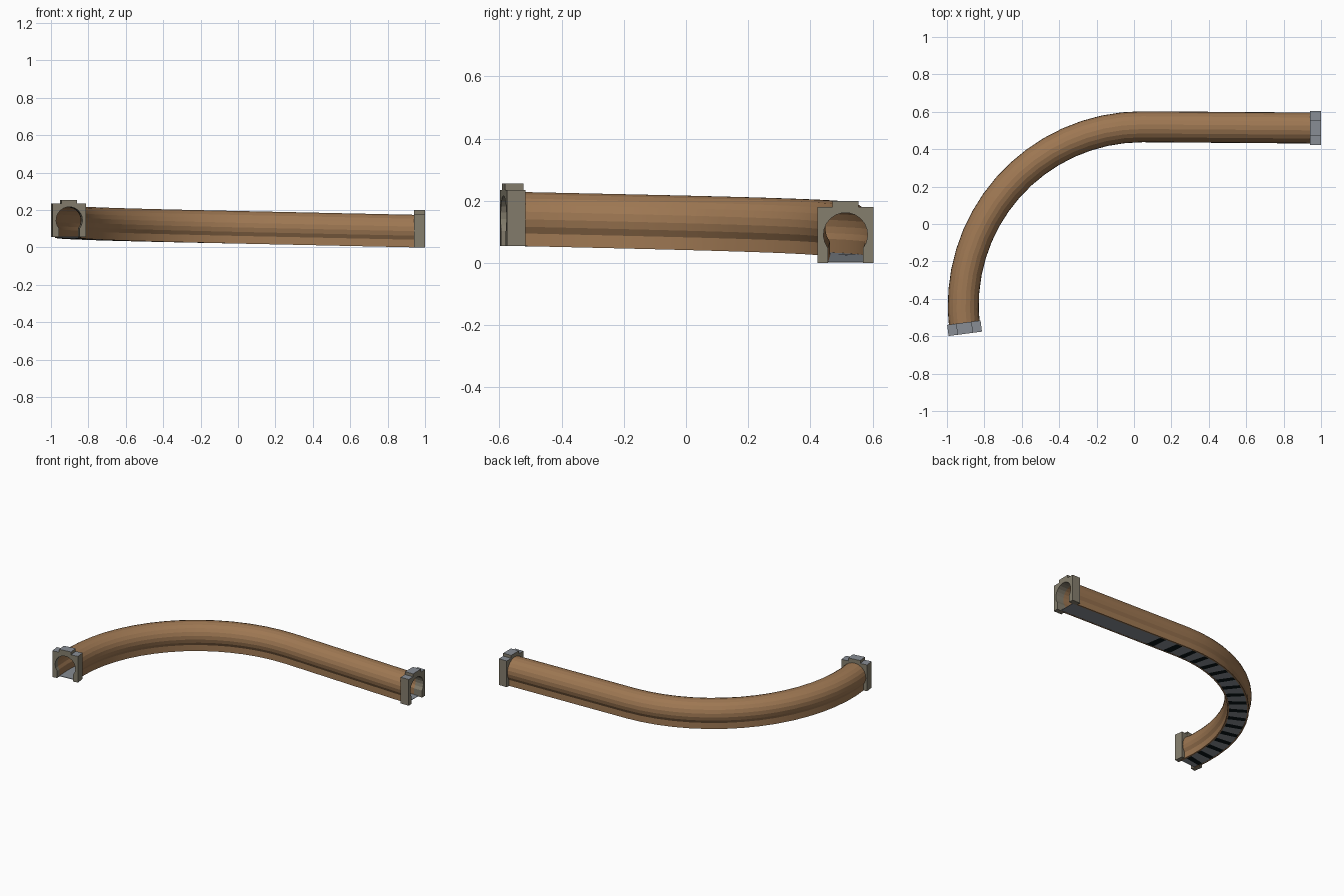
import bpy, bmesh, math
from mathutils import Vector

if "Cube" in bpy.data.objects:
    bpy.data.objects.remove(bpy.data.objects["Cube"])


def material(name, rgb):
    m = bpy.data.materials.new(name)
    m.diffuse_color = (*rgb, 1)
    m.use_nodes = True
    m.node_tree.nodes["Principled BSDF"].inputs["Base Color"].default_value = m.diffuse_color
    return m


BROWN = material("earth brown", (0.34, 0.185, 0.085))
STONE = material("tan stone", (0.235, 0.21, 0.155))
GREY = material("slate grey", (0.25, 0.27, 0.30))
BLACK = material("near black", (0.003, 0.008, 0.009))


def make_object(name, bm, *mats):
    bmesh.ops.recalc_face_normals(bm, faces=bm.faces[:])
    mesh = bpy.data.meshes.new(name)
    bm.to_mesh(mesh)
    bm.free()
    for m in mats:
        mesh.materials.append(m)
    ob = bpy.data.objects.new(name, mesh)
    bpy.context.collection.objects.link(ob)
    return ob


def horseshoe(r, zc, foot):
    """Open arch from left foot over the top to right foot (side, height)."""
    a0, a1, n = math.radians(218), math.radians(-38), 15
    arc = [(r * math.cos(a0 + (a1 - a0) * i / n),
            zc + r * math.sin(a0 + (a1 - a0) * i / n)) for i in range(n + 1)]
    return [(-foot, 0)] + arc + [(foot, 0)]


# Centre line: quarter bend followed by a straight, falling steadily
CX, CY, R = 0.044, -0.437, 0.957
path = [(0.97 - 0.926 * i / 7, 0.513 + 0.007 * i / 7) for i in range(7)]
SEGS = 16
for i in range(SEGS + 1):
    a = math.radians(90 + 97.5 * i / SEGS)
    path.append((CX + R * math.cos(a), CY + R * math.sin(a)))
path = [Vector(p) for p in path]
lengths = [0]
for a, b in zip(path, path[1:]):
    lengths.append(lengths[-1] + (b - a).length)
heights = [0.055 * s / lengths[-1] for s in lengths]


def sweep(bm, section, first=0, last=None, closed=True, dz=0):
    """Sweep a section along the centre line, keeping it upright."""
    last = len(path) - 1 if last is None else last
    rings = []
    for i in range(first, last + 1):
        t = (path[min(i + 1, len(path) - 1)] - path[max(i - 1, 0)]).normalized()
        side = Vector((t.y, -t.x))
        rings.append([bm.verts.new((path[i].x + side.x * u, path[i].y + side.y * u,
                                    heights[i] + v + dz)) for u, v in section])
    n = len(section)
    for r0, r1 in zip(rings, rings[1:]):
        for k in range(n if closed else n - 1):
            bm.faces.new((r0[k], r0[(k + 1) % n], r1[(k + 1) % n], r1[k]))
    if closed:
        bm.faces.new(rings[0])
        bm.faces.new(rings[-1])


# Tunnel shell with an inner and outer wall
bm = bmesh.new()
sweep(bm, horseshoe(0.083, 0.092, 0.066) + horseshoe(0.072, 0.092, 0.056)[::-1])
shell = make_object("tunnel_shell", bm, BROWN)
bpy.context.view_layer.objects.active = shell
shell.select_set(True)
bpy.ops.object.shade_smooth_by_angle(angle=math.radians(14))
shell.select_set(False)

# Floor strip
bm = bmesh.new()
sweep(bm, [(-0.06, 0.001), (0.06, 0.001), (0.06, 0.004), (-0.06, 0.004)])
make_object("tunnel_floor", bm, GREY)

# Dark bands on the underside of the bend, each a slanted thin plate
bm = bmesh.new()
for i in range(5, len(path) - 1):
    t = (path[i + 1] - path[i]).normalized()
    side = Vector((t.y, -t.x))
    corners = []
    for u, f in ((-0.056, 0.15), (0.056, 0.3), (0.056, 0.65), (-0.056, 0.55)):
        p = path[i].lerp(path[i + 1], f) + side * u
        z = heights[i] + (heights[i + 1] - heights[i]) * f
        corners.append(bm.verts.new((p.x, p.y, z)))
    bm.faces.new(corners)
make_object("underside_bands", bm, BLACK)


def portal(name, x, y, z, yaw):
    """Stone portal; (x, y, z) is the middle of its outer face at ground level."""
    opening = horseshoe(0.071, 0.091, 0.056)
    outline = [(0.09, 0), (0.09, 0.18), (0.042, 0.18), (0.042, 0.2),
               (-0.042, 0.2), (-0.042, 0.18), (-0.09, 0.18), (-0.09, 0)]
    out = Vector((math.cos(yaw), math.sin(yaw), 0))
    side = Vector((-out.y, out.x, 0))
    base = Vector((x, y, z))
    bm = bmesh.new()
    verts = [bm.verts.new(base + side * u + Vector((0, 0, v)))
             for u, v in opening + outline]
    face = bm.faces.new(verts)
    new = bmesh.ops.extrude_face_region(bm, geom=[face])["geom"]
    bmesh.ops.translate(bm, vec=-out * 0.06,
                        verts=[g for g in new if isinstance(g, bmesh.types.BMVert)])
    bmesh.ops.recalc_face_normals(bm, faces=bm.faces[:])
    # Slate on the upward faces, stone elsewhere
    for f in bm.faces:
        f.material_index = 1 if f.normal.z > 0.9 else 0
    make_object(name, bm, STONE, GREY)


portal("lower_portal", 1.0, 0.513, 0, 0)
portal("upper_portal", -0.902, -0.587, 0.055, math.radians(-82.5))
